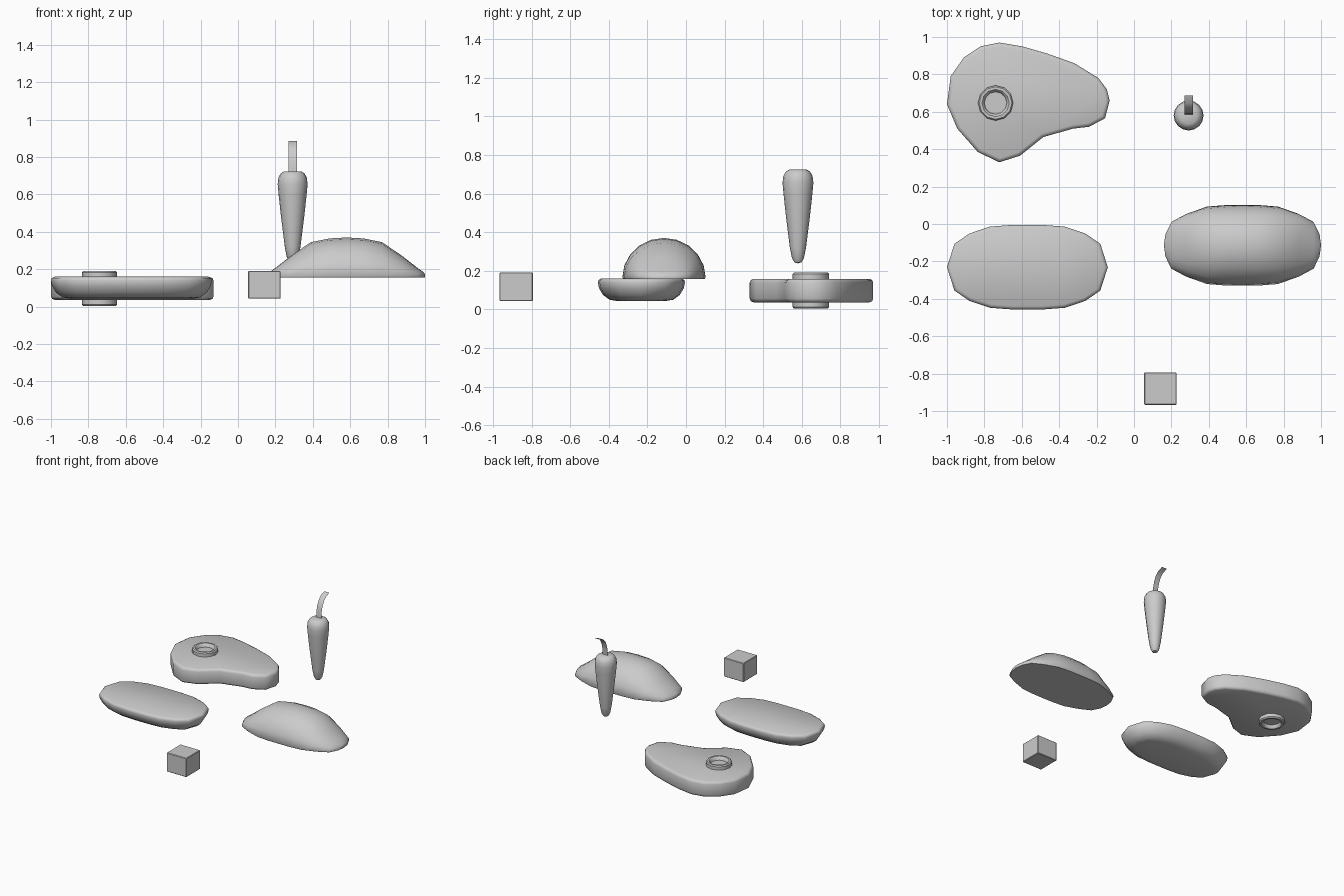
import bpy, bmesh, math

if "Cube" in bpy.data.objects:
    bpy.data.objects.remove(bpy.data.objects["Cube"])


def finish(name, bm, angle=40):
    bmesh.ops.remove_doubles(bm, verts=bm.verts, dist=0.0005)
    bmesh.ops.recalc_face_normals(bm, faces=bm.faces)
    me = bpy.data.meshes.new(name)
    bm.to_mesh(me)
    bm.free()
    ob = bpy.data.objects.new(name, me)
    bpy.context.collection.objects.link(ob)
    me.shade_smooth()
    me.set_sharp_from_angle(angle=math.radians(angle))
    return ob


def loft(name, rings, angle=40, caps=True, closed=True):
    """Skin a list of equal-length point rings, capping both ends."""
    bm = bmesh.new()
    rows = [[bm.verts.new(p) for p in r] for r in rings]
    n = len(rows[0])
    for a, b in zip(rows, rows[1:]):
        for i in range(n if closed else n - 1):
            j = (i + 1) % n
            bm.faces.new((a[i], a[j], b[j], b[i]))
    if caps:
        bm.faces.new(rows[0])
        bm.faces.new(rows[-1])
    return finish(name, bm, angle)


def lathe(name, x, y, profile, sides, angle=40):
    rings = [[(x + max(r, 1e-5) * math.cos(2 * math.pi * i / sides),
               y + max(r, 1e-5) * math.sin(2 * math.pi * i / sides), z)
              for i in range(sides)] for r, z in profile]
    return loft(name, rings, angle, caps=False)


def bevel_all(bm, edges, width, segments):
    bmesh.ops.bevel(bm, geom=edges, offset=width, segments=segments,
                    profile=0.5, affect='EDGES')


# Steak: extruded outline with rounded rims
outline = [(-1, .64), (-.98, .79), (-.91, .89), (-.82, .95), (-.72, .97),
           (-.60, .95), (-.46, .91), (-.32, .86), (-.19, .78), (-.145, .72),
           (-.13, .66), (-.155, .565), (-.24, .52), (-.325, .51),
           (-.485, .465), (-.61, .365), (-.72, .33), (-.835, .385),
           (-.945, .51)]
bm = bmesh.new()
low = bm.faces.new([bm.verts.new((x, y, .036)) for x, y in outline])
ext = bmesh.ops.extrude_face_region(bm, geom=[low], use_keep_orig=True)
for v in ext['geom']:
    if isinstance(v, bmesh.types.BMVert):
        v.co.z = .158
rims = [e for e in bm.edges if abs(e.verts[0].co.z - e.verts[1].co.z) < .01]
bevel_all(bm, rims, .02, 2)
finish("steak", bm, 50)

# Bone: ring poking out above and below, with shallow recesses
half = [(0, .165), (.06, .165), (.066, .185), (.073, .191), (.087, .191),
        (.094, .183)]
mid = .097
lathe("steak_bone", -.74, .647,
      half + [(r, 2 * mid - z) for r, z in reversed(half)], 12)

# Bottom bun: stacked insets of an oval outline
quarter = [(.43, 0), (.39, .125), (.31, .18), (.2, .217), (.08, .226)]
upper = quarter + [(-x, y) for x, y in reversed(quarter)]
oval = upper + [(x, -y) for x, y in reversed(upper[1:-1])]
rings = []
for inset, z in [(.10, .043), (.06, .05), (.027, .075), (.006, .11),
                 (0, .14), (.004, .152), (.018, .16)]:
    sx, sy = 1 - inset / .43, 1 - inset / .226
    rings.append([(-.57 + x * sx, -.231 + y * sy, z) for x, y in oval])
loft("bottom_bun", rings, 50)

# Top bun: half-round sections lofted along x
stations = [(.42, .001, .018), (.412, .06, .03), (.38, .125, .052),
            (.3, .168, .115), (.19, .207, .19), (.09, .215, .21),
            (0, .216, .215)]
stations += [(-x, w, h) for x, w, h in reversed(stations[:-1])]
rings = []
for x, w, h in stations:
    arc = [(.58 + x, -.114 + w * math.cos(math.pi * i / 10),
            .164 + (h - .009) * math.sin(math.pi * i / 10))
           for i in range(11)]
    base = [(.58 + x, -.114 - w * .97, .156), (.58 + x, -.114 + w * .97, .156)]
    rings.append(arc + base)
loft("top_bun", rings, 50)

# Pepper: tapered turned body
lathe("pepper", .292, .58,
      [(0, .238), (.018, .243), (.031, .265), (.042, .32), (.062, .48),
       (.075, .6), (.08, .655), (.076, .69), (.063, .713), (.045, .724),
       (0, .724)], 16)

# Pepper stem: thin ribbon curling backwards
path = [(.586, .715), (.589, .765), (.6, .81), (.618, .845), (.645, .872),
        (.687, .887)]
loft("pepper_stem", [[(.27, y, z), (.315, y, z)] for y, z in path],
     60, caps=False, closed=False)

# Cube
bm = bmesh.new()
bmesh.ops.create_cube(bm, size=1)
for v in bm.verts:
    v.co.x = .141 + v.co.x * .173
    v.co.y = -.88 + v.co.y * .173
    v.co.z = .117 + v.co.z * .149
bevel_all(bm, list(bm.edges), .004, 1)
finish("cube", bm, 30)
